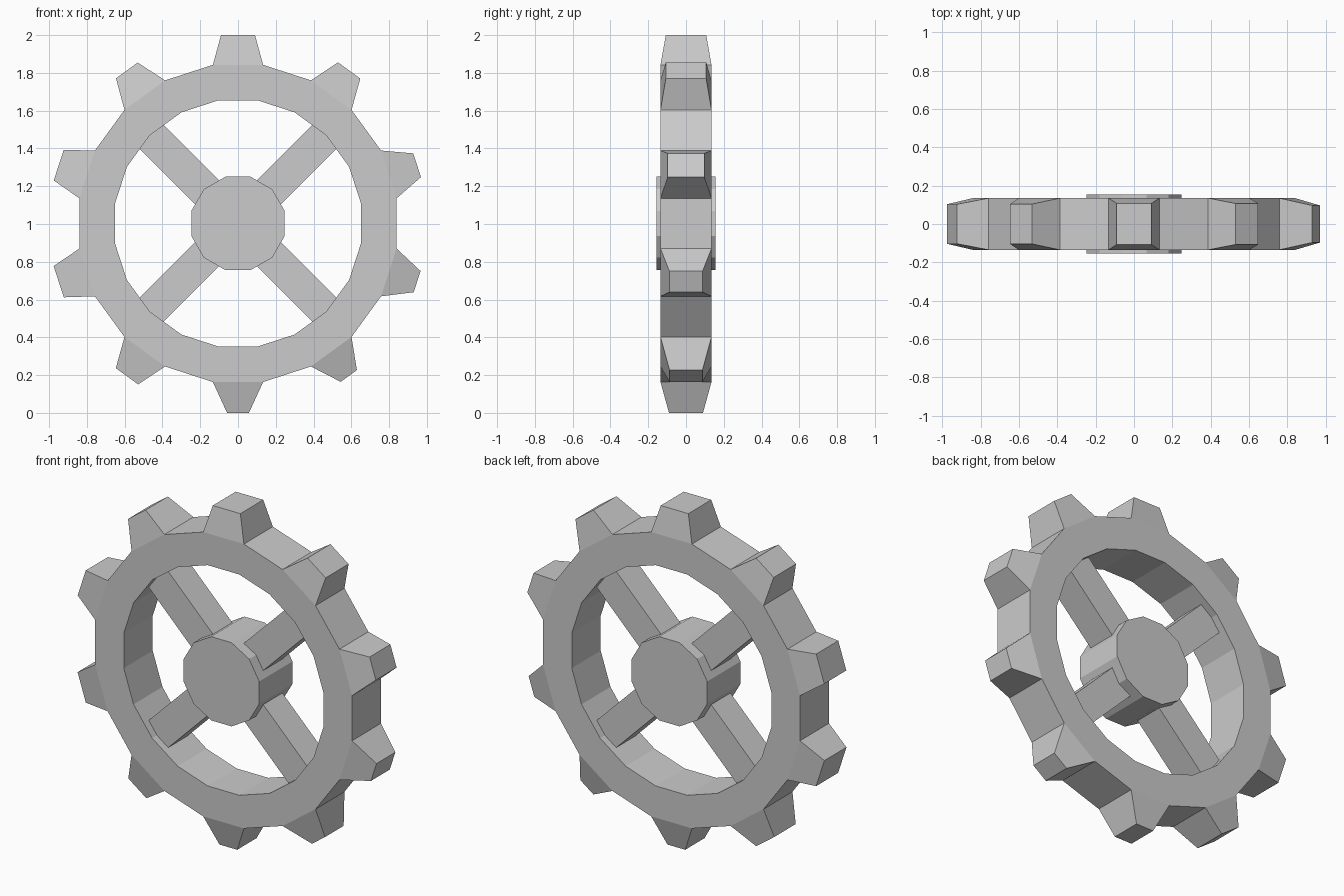
import bpy, bmesh, math
from mathutils import Vector, Matrix

if "Cube" in bpy.data.objects:
    bpy.data.objects.remove(bpy.data.objects["Cube"])

CZ = 1.003      # height of the gear axis
N = 20          # rim sides
R_OUT, R_IN, HALF = 0.85, 0.66, 0.135


def polar(r, deg, y):
    a = math.radians(deg)
    return Vector((r * math.cos(a), y, CZ + r * math.sin(a)))


def finish(bm, name):
    bmesh.ops.recalc_face_normals(bm, faces=bm.faces[:])
    me = bpy.data.meshes.new(name)
    bm.to_mesh(me)
    bm.free()
    ob = bpy.data.objects.new(name, me)
    bpy.context.collection.objects.link(ob)
    return ob


# Toothed rim: square-section ring, every other outer face grows a tooth
# (tip half width, tip half depth, tip radius), counter-clockwise from 18 degrees
teeth = [(0.066, 0.097, 0.997), (0.073, 0.107, 1.001), (0.09, 0.107, 0.997),
         (0.071, 0.104, 1.001), (0.085, 0.103, 0.998), (0.087, 0.103, 0.998),
         (0.073, 0.10, 1.0), (0.058, 0.09, 1.003), (0.053, 0.087, 0.998),
         (0.059, 0.088, 0.997)]
bm = bmesh.new()
section = [(R_OUT, -HALF), (R_OUT, HALF), (R_IN, HALF), (R_IN, -HALF)]
rings = [[bm.verts.new(polar(r, 9 + 18 * k, y)) for r, y in section] for k in range(N)]
for k in range(N):
    a, b = rings[k], rings[(k + 1) % N]
    for j in range(4):
        i = (j + 1) % 4
        if j == 0 and k % 2 == 0:
            w, d, r = teeth[k // 2]
            ang = 18 * (k + 1)
            radial = polar(r, ang, 0)
            t = math.radians(ang)
            tan = Vector((-math.sin(t), 0, math.cos(t)))
            base = [a[0], b[0], b[1], a[1]]
            tip = [bm.verts.new(radial + tan * sw * w + Vector((0, sd * d, 0)))
                   for sw, sd in ((-1, -1), (1, -1), (1, 1), (-1, 1))]
            bm.faces.new(tip)
            for n in range(4):
                m = (n + 1) % 4
                bm.faces.new((base[n], base[m], tip[m], tip[n]))
        else:
            bm.faces.new((a[j], b[j], b[i], a[i]))
finish(bm, "toothed_rim")

# Twelve-sided hub
bm = bmesh.new()
front, back = ([bm.verts.new(polar(0.256, 15 + 30 * k, y)) for k in range(12)]
               for y in (-0.155, 0.155))
bm.faces.new(front)
bm.faces.new(back[::-1])
for k in range(12):
    m = (k + 1) % 12
    bm.faces.new((front[k], back[k], back[m], front[m]))
finish(bm, "hub")

# Four diagonal spokes, buried in hub and rim
for n in range(4):
    bm = bmesh.new()
    bmesh.ops.create_cube(bm, size=1)
    mat = (Matrix.Translation((0, 0, CZ)) @ Matrix.Rotation(math.radians(45 + 90 * n), 4, 'Y')
           @ Matrix.Translation((0.45, 0, 0)) @ Matrix.Diagonal((0.54, 0.18, 0.18, 1)))
    bm.transform(mat)
    finish(bm, f"spoke_{n + 1}")
